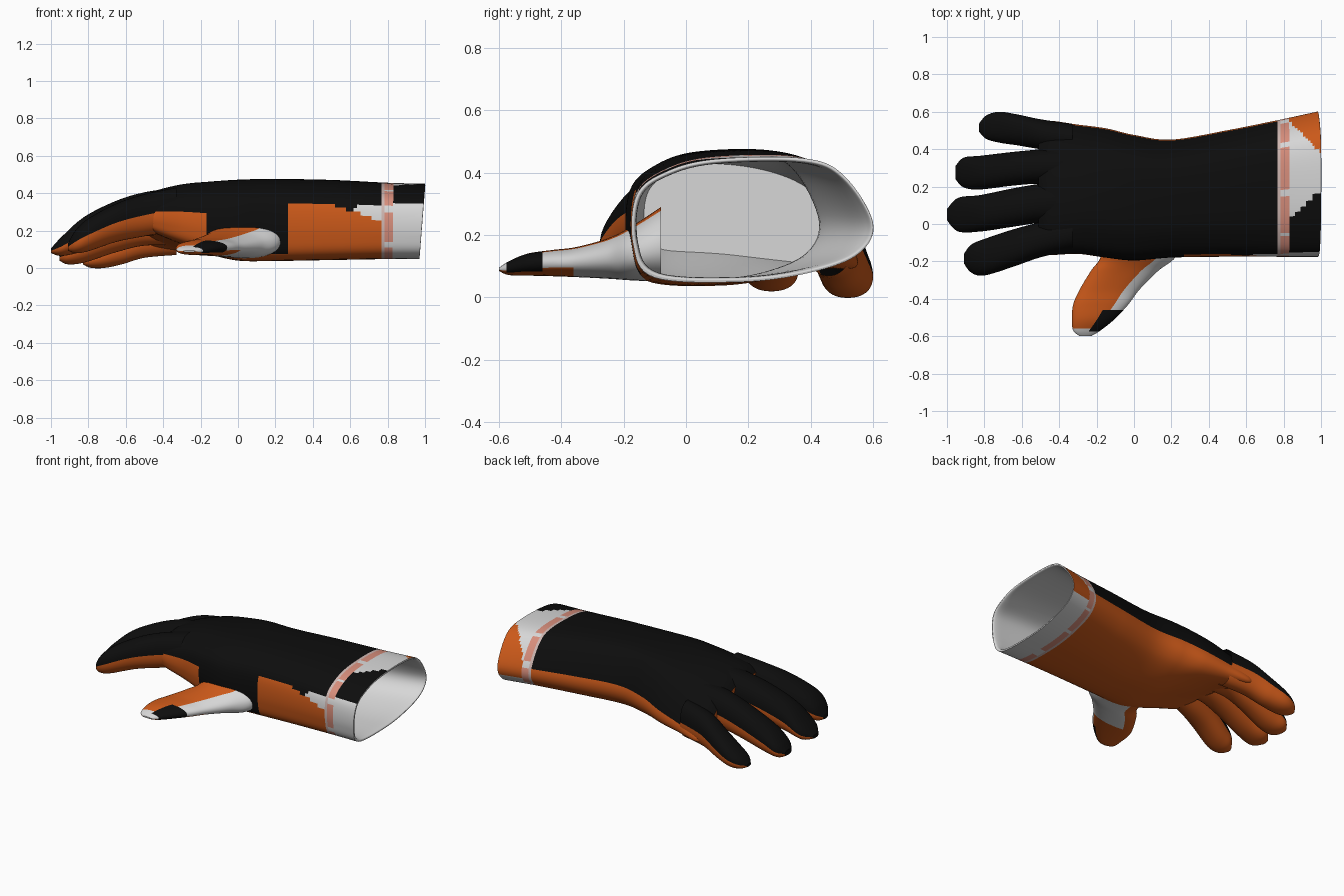
import bpy, bmesh, math
from mathutils import Vector

if "Cube" in bpy.data.objects:
    bpy.data.objects.remove(bpy.data.objects["Cube"])


def material(name, rgb):
    m = bpy.data.materials.new(name)
    m.diffuse_color = (*rgb, 1)
    m.use_nodes = True
    m.node_tree.nodes["Principled BSDF"].inputs["Base Color"].default_value = m.diffuse_color
    return m


MATS = [material("black", (0.004, 0.004, 0.004)),
        material("orange", (0.60, 0.10, 0.010)),
        material("white", (0.68, 0.68, 0.68)),
        material("pale pink", (0.62, 0.47, 0.44)),
        material("salmon", (0.68, 0.27, 0.20))]
BLACK, ORANGE, WHITE, PINK, SALMON = range(5)


def smooth_points(pts, n, closed=False):
    """Catmull-Rom subdivision of a list of tuples."""
    pts = [Vector(p) for p in pts]
    k = len(pts)
    get = (lambda i: pts[i % k]) if closed else (lambda i: pts[max(0, min(k - 1, i))])
    out = []
    for i in range(k if closed else k - 1):
        a, b, c, d = get(i - 1), get(i), get(i + 1), get(i + 2)
        for j in range(n):
            t = j / n
            out.append(0.5 * (2 * b + (c - a) * t + (2 * a - 5 * b + 4 * c - d) * t * t
                              + (3 * b - a - 3 * c + d) * t ** 3))
    if not closed:
        out.append(pts[-1])
    return out


def loft(name, rows, profile, paint, axis="x", n=8, flip=False):
    """rows: (position along axis, side min, side max, z min, z max, arch)."""
    rows = smooth_points(rows, n)
    bm = bmesh.new()
    rings = []
    for s, a0, a1, b0, b1, arch in rows:
        ring = []
        for u, v in profile:
            a = (a0 + a1) / 2 + u * (a1 - a0) / 2
            z = (b0 + b1) / 2 + v * (b1 - b0) / 2 - arch * (0.08 * u + 0.07 * u * u)
            # the cuff opening leans back towards the palm
            lean = 0.015 * (1 - v) * max(0, (s - 0.8) / 0.2) if axis == "x" else 0
            ring.append(bm.verts.new((s - lean, a, z) if axis == "x" else (a, s, z)))
        rings.append(ring)
    k = len(profile)
    for i in range(len(rings) - 1):
        for j in range(k):
            j2 = (j + 1) % k
            f = bm.faces.new((rings[i][j], rings[i][j2], rings[i + 1][j2], rings[i + 1][j]))
            u, v = (profile[j] + profile[j2]) / 2
            f.material_index = paint(f.calc_center_median(), u, v, j / k)
            f.smooth = True
    end = bm.faces.new(rings[-1])
    end.material_index = paint(end.calc_center_median(), 0, 0, 0)
    bmesh.ops.recalc_face_normals(bm, faces=bm.faces)
    # the end cap must face along the loft (or against it for a lining)
    end.normal_update()
    if (end.normal[0 if axis == "x" else 1] > 0) != flip:
        bmesh.ops.reverse_faces(bm, faces=bm.faces)
    me = bpy.data.meshes.new(name)
    bm.to_mesh(me)
    bm.free()
    for m in MATS:
        me.materials.append(m)
    ob = bpy.data.objects.new(name, me)
    bpy.context.collection.objects.link(ob)


# Cross-sections
HAND = smooth_points([(-.97, .4), (-1, -.4), (-.82, -.93), (-.09, -1), (.48, -.85), (.88, -.55),
                      (1, -.05), (.76, .7), (.43, .98), (-.3, .97), (-.71, .78)], 8, True)
ROUND = [Vector((math.copysign(abs(math.cos(t)) ** .9, math.cos(t)),
                 math.copysign(abs(math.sin(t)) ** .9, math.sin(t))))
         for t in (2 * math.pi * i / 40 for i in range(40))]


# Colour rules
def paint_hand(c, u, v, t):
    x, y, z = c
    if x > 0.76:                                        # cuff
        if x < 0.79:
            return PINK
        if x < 0.825:
            return SALMON if (t * 9) % 1 > 0.15 else WHITE
        if v > -0.3 and y > 0.55 - (x - 0.83):
            return ORANGE
        if z > 0.34 and y < 0.9 * (x - 0.8):
            return BLACK
        return WHITE
    if v < -0.85:
        return ORANGE
    if u < -0.3:                                        # thumb side
        if x < -0.17:
            return BLACK if v > 0.15 else ORANGE
        if x < 0.27:
            return BLACK
        edge = 0.34 - max(0, x - 0.5) * 0.33
        if x > 0.62 and edge < z < 0.33:
            return WHITE
        return BLACK if z > edge else ORANGE
    return BLACK if v > 0.03 else ORANGE


def paint_finger(c, u, v, t):
    return BLACK if v > -0.05 else ORANGE


def paint_thumb(c, u, v, t):
    if -0.575 < c.y < -0.46 and u > 0.15 and v > -0.6:
        return BLACK
    if c.y < -0.56 and v > 0:
        return WHITE
    if (v > 0 and u < 0.55) or u < -0.45 or (c.y < -0.36 and v < -0.4):
        return ORANGE
    return WHITE


# Palm, back of hand and cuff
loft("hand_and_cuff",
     [(1, -.17, .60, .05, .45, 0), (.8, -.17, .56, .05, .455, 0), (.5, -.17, .50, .045, .47, 0),
      (.2, -.175, .45, .04, .475, 0), (0, -.19, .475, .04, .472, .1),
      (-.15, -.175, .51, .07, .46, .4), (-.3, -.155, .53, .11, .44, .7),
      (-.45, -.16, .55, .165, .395, 1), (-.51, -.14, .53, .21, .35, 1)],
     HAND, paint_hand, n=16)

# Inside lining of the cuff
loft("lining",
     [(1, -.17, .60, .05, .45, 0), (.98, -.155, .585, .065, .435, 0), (.8, -.155, .54, .065, .44, 0),
      (.2, -.155, .43, .06, .455, 0), (0, -.165, .455, .06, .45, .1),
      (-.3, -.13, .51, .13, .42, .7)],
     HAND, lambda c, u, v, t: WHITE, flip=True)

# Fingers
FINGERS = {
    "index_finger": [(-.33, -.14, .05, .2, .43), (-.5, -.178, .01, .17, .395),
                     (-.65, -.23, -.03, .14, .345), (-.8, -.275, -.08, .09, .265),
                     (-.87, -.26, -.11, .08, .20), (-.91, -.21, -.16, .095, .13)],
    "middle_finger": [(-.33, 0, .23, .18, .43), (-.5, .005, .215, .17, .405),
                      (-.65, -.015, .19, .14, .36), (-.82, -.04, .155, .09, .275),
                      (-.94, -.04, .14, .065, .17), (-1, .02, .08, .08, .105)],
    "ring_finger": [(-.33, .2, .42, .12, .39), (-.5, .215, .4, .12, .36),
                    (-.65, .205, .385, .085, .30), (-.82, .185, .365, .03, .205),
                    (-.91, .195, .355, .02, .13), (-.955, .24, .31, .04, .075)],
    "little_finger": [(-.33, .38, .535, .07, .31), (-.5, .4, .56, .055, .27),
                      (-.62, .42, .585, .02, .2), (-.72, .435, .6, .0, .135),
                      (-.79, .455, .58, .002, .085), (-.83, .495, .535, .02, .04)]}
for name, rows in FINGERS.items():
    loft(name, [(*r, 0) for r in rows], ROUND, paint_finger)

# Thumb, lofted along y
THUMB = [(-.08, -.17, .26, .05, .29), (-.18, -.18, .22, .055, .225), (-.25, -.23, .13, .06, .19),
         (-.35, -.29, .03, .065, .162), (-.43, -.325, -.03, .068, .152),
         (-.51, -.332, -.105, .07, .14), (-.57, -.325, -.18, .072, .115), (-.6, -.29, -.23, .085, .095)]
loft("thumb", [(*r, 0) for r in THUMB], ROUND, paint_thumb, axis="y")
